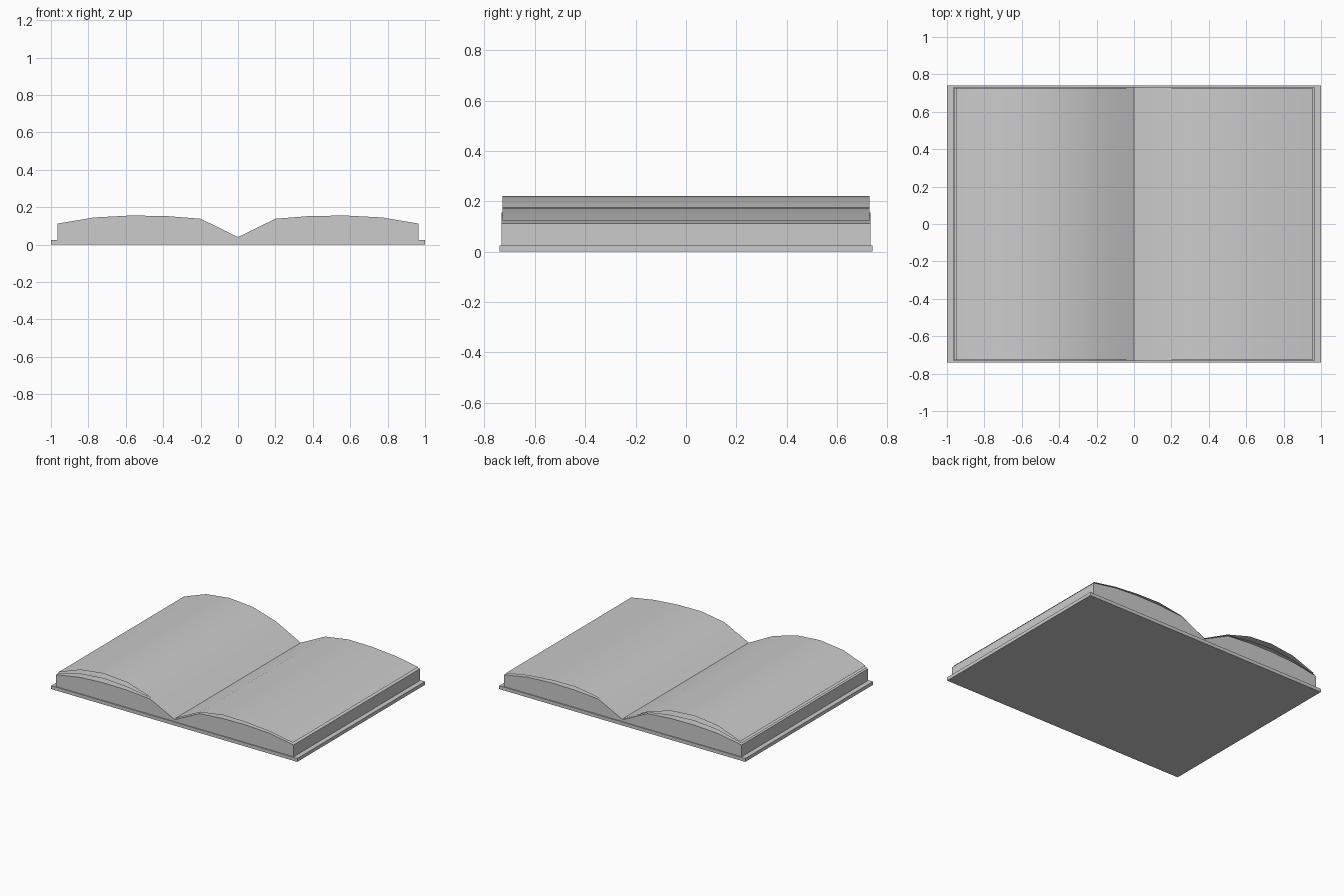
import bpy, bmesh

if "Cube" in bpy.data.objects:
    bpy.data.objects.remove(bpy.data.objects["Cube"])


def prism(name, outline, half_y):
    """Closed solid from an x/z outline extruded along y."""
    bm = bmesh.new()
    face = bm.faces.new([bm.verts.new((x, -half_y, z)) for x, z in outline])
    ext = bmesh.ops.extrude_face_region(bm, geom=[face])
    moved = [g for g in ext["geom"] if isinstance(g, bmesh.types.BMVert)]
    bmesh.ops.translate(bm, verts=moved, vec=(0, 2 * half_y, 0))
    bmesh.ops.recalc_face_normals(bm, faces=bm.faces)
    return finish(name, bm)


def sheet(name, path, half_y):
    """Single paper surface following an x/z path, normals up."""
    bm = bmesh.new()
    rows = [[bm.verts.new((x, y, z)) for y in (-half_y, half_y)]
            for x, z in sorted(path)]
    for a, b in zip(rows, rows[1:]):
        bm.faces.new((a[0], b[0], b[1], a[1]))
    return finish(name, bm)


def finish(name, bm):
    me = bpy.data.meshes.new(name)
    bm.to_mesh(me)
    bm.free()
    ob = bpy.data.objects.new(name, me)
    bpy.context.collection.objects.link(ob)
    bpy.ops.object.select_all(action='DESELECT')
    ob.select_set(True)
    bpy.context.view_layer.objects.active = ob
    bpy.ops.object.shade_smooth_by_angle(angle=0.6)
    return ob


# Hard cover lying flat
prism("cover", [(-1, 0), (1, 0), (1, 0.025), (-1, 0.025)], 0.74)

# Page blocks, left and right of the gutter
crown = [(0, 0.04), (0.2, 0.138), (0.39, 0.153), (0.58, 0.155),
         (0.77, 0.145), (0.965, 0.112)]
for side, s in (("left", -1), ("right", 1)):
    outline = [(0, 0.024)] + crown + [(0.965, 0.024)]
    prism(side + "_page_block", [(s * x, z) for x, z in outline], 0.733)

# Loose curled pages
sheet("left_upper_page", [(0, 0.047), (-0.2, 0.15), (-0.39, 0.206),
                          (-0.58, 0.221), (-0.77, 0.198), (-0.95, 0.132)], 0.728)
sheet("left_lower_page", [(0, 0.044), (-0.2, 0.144), (-0.39, 0.173),
                          (-0.58, 0.184), (-0.77, 0.168), (-0.96, 0.121)], 0.728)
sheet("right_page", [(0, 0.047), (0.2, 0.146), (0.39, 0.175),
                     (0.58, 0.172), (0.77, 0.156), (0.955, 0.124)], 0.728)
